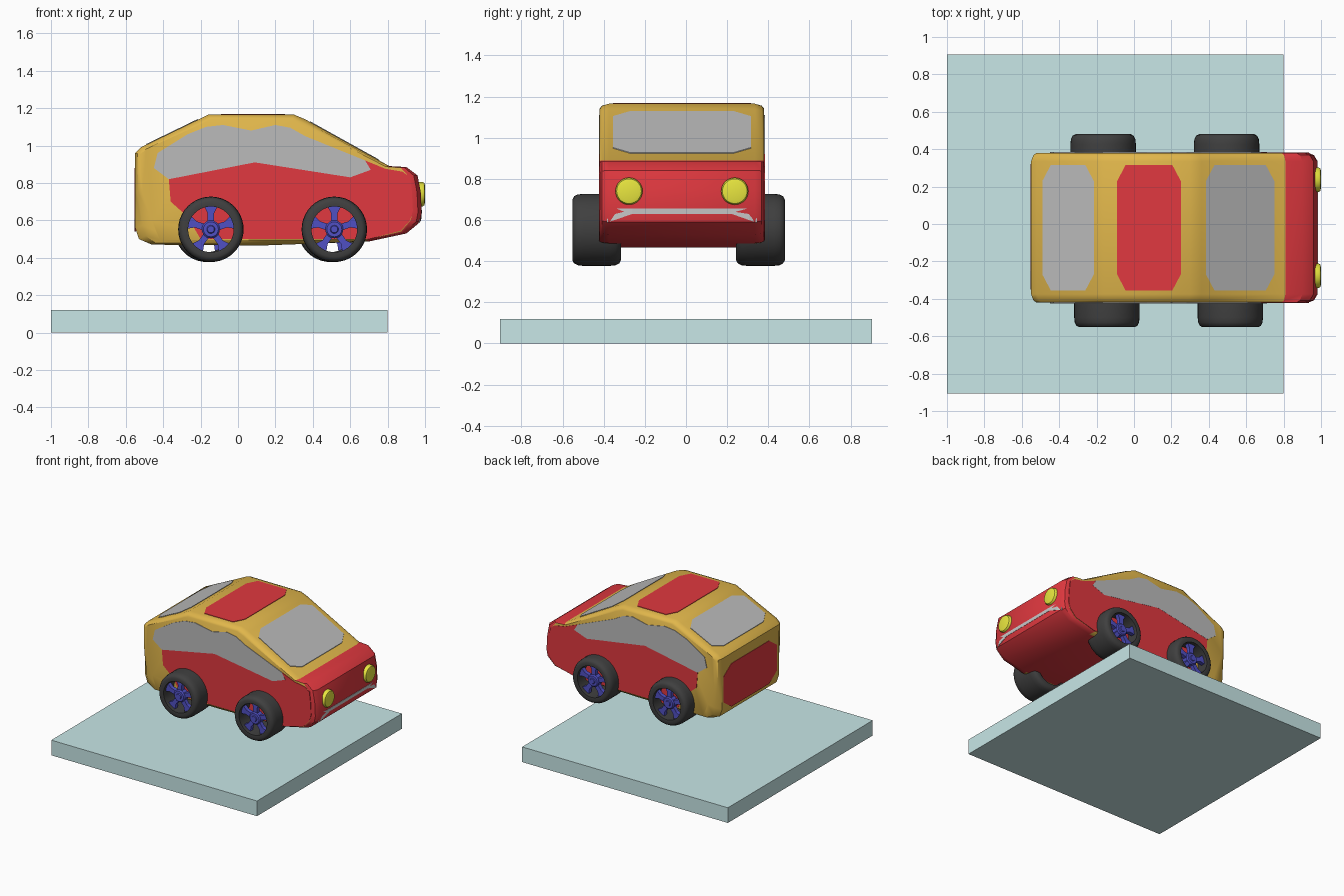
import bpy, bmesh, math
from mathutils import Vector

if "Cube" in bpy.data.objects:
    bpy.data.objects.remove(bpy.data.objects["Cube"])

YC = -0.02   # car centre line
HALF = 0.40  # half width of the body


def material(name, rgb):
    m = bpy.data.materials.new(name)
    m.diffuse_color = (*rgb, 1)
    m.use_nodes = True
    m.node_tree.nodes["Principled BSDF"].inputs["Base Color"].default_value = m.diffuse_color
    return m


ORANGE = material("orange", (0.75, 0.47, 0.07))
RED = material("red", (0.75, 0.04, 0.05))
GLASS = material("glass", (0.5, 0.5, 0.5))
CHROME = material("light_grey", (0.55, 0.55, 0.55))
BLACK = material("black", (0.05, 0.05, 0.05))
BLUE = material("blue", (0.08, 0.08, 0.55))
YELLOW = material("yellow", (0.82, 0.8, 0.05))
TEAL = material("teal", (0.58, 0.8, 0.8))


def finish(bm, name, *mats, smooth=None):
    bmesh.ops.recalc_face_normals(bm, faces=bm.faces)
    me = bpy.data.meshes.new(name)
    bm.to_mesh(me)
    bm.free()
    ob = bpy.data.objects.new(name, me)
    bpy.context.collection.objects.link(ob)
    for m in mats:
        me.materials.append(m)
    if smooth:
        bpy.ops.object.select_all(action='DESELECT')
        ob.select_set(True)
        bpy.context.view_layer.objects.active = ob
        bpy.ops.object.shade_smooth_by_angle(angle=math.radians(smooth))
    return ob


def plate(name, points, push, mat):
    """Flat outline extruded along push."""
    bm = bmesh.new()
    f = bm.faces.new([bm.verts.new(p) for p in points])
    ext = bmesh.ops.extrude_face_region(bm, geom=[f])
    vs = [v for v in ext["geom"] if isinstance(v, bmesh.types.BMVert)]
    bmesh.ops.translate(bm, verts=vs, vec=push)
    return finish(bm, name, mat)


def lathe(name, profile, centre, axis, mat, seg=40, closed=True):
    """Turn an (r, along-axis) profile about the axis 'X' or 'Y'."""
    bm = bmesh.new()
    rings = []
    for i in range(seg):
        a = 2 * math.pi * i / seg
        c, s = math.cos(a), math.sin(a)
        rings.append([bm.verts.new(Vector(centre) + (Vector((r * c, h, r * s)) if axis == 'Y'
                      else Vector((h, r * c, r * s)))) for r, h in profile])
    n = len(profile)
    for i in range(seg):
        a, b = rings[i], rings[(i + 1) % seg]
        for j in range(n if closed else n - 1):
            k = (j + 1) % n
            bm.faces.new((a[j], a[k], b[k], b[j]))
    if not closed:
        bm.faces.new([r[0] for r in rings])
        bm.faces.new([r[-1] for r in rings])
    return finish(bm, name, mat, smooth=40)


# base slab
bm = bmesh.new()
bmesh.ops.create_cube(bm, size=1)
bmesh.ops.scale(bm, verts=bm.verts, vec=(1.8, 1.81, 0.12))
bmesh.ops.translate(bm, verts=bm.verts, vec=(-0.1, 0, 0.06))
finish(bm, "base_slab", TEAL)

# body: side profile (x, z, corner rounding), lofted across y
profile = [(-0.55, 0.96, .03), (-0.52, 0.99, .03), (-0.20, 1.145, .03), (-0.16, 1.165, .03),
           (0.30, 1.165, .03), (0.36, 1.14, .03), (0.81, 0.89, .02), (0.90, 0.885, .03),
           (0.96, 0.84, .05), (0.977, 0.75, .05), (0.982, 0.64, .05), (0.973, 0.59, .05),
           (0.90, 0.53, .03), (0.70, 0.487, .02), (0.14, 0.466, .03), (-0.46, 0.47, .05),
           (-0.53, 0.50, .10), (-0.55, 0.56, .10), (-0.55, 0.75, .04)]


def ring_points(t):
    pts = []
    for x, z, d in profile:
        v = Vector((0.12 - x, 0.8 - z)).normalized() * d * t
        pts.append((x + v.x, z + v.y))
    return pts


bm = bmesh.new()
steps = [(-HALF, 1), (-0.388, .4), (-0.355, 0), (0.355, 0), (0.388, .4), (HALF, 1)]
rings = [[bm.verts.new((x, YC + y, z)) for x, z in ring_points(t)] for y, t in steps]
n = len(profile)
for r in range(5):
    for j in range(n):
        k = (j + 1) % n
        f = bm.faces.new((rings[r][j], rings[r][k], rings[r + 1][k], rings[r + 1][j]))
        floor = r == 2 and 13 <= j <= 15
        f.material_index = 1 if 6 <= j <= 12 or floor else 0
bm.faces.new(rings[0])
bm.faces.new(rings[-1])
finish(bm, "body", ORANGE, RED, smooth=35)

# side windows and side panels
window = [(-.37, .82), (-.45, .88), (-.43, .96), (-.27, 1.06), (-.17, 1.10), (-.08, 1.11),
          (.07, 1.08), (.20, 1.11), (.28, 1.095), (.36, 1.05), (.68, .92), (.71, .87),
          (.60, .83), (.09, .91)]
door = [(-.37, .82), (.09, .91), (.60, .83), (.71, .87), (.68, .92), (.79, .875), (.88, .86),
        (.92, .83), (.93, .75), (.935, .65), (.92, .60), (.87, .545), (.70, .50), (-.20, .50),
        (-.27, .62), (-.36, .70)]
for s, side in ((-1, "near"), (1, "far")):
    y = YC + s * (HALF - 0.005)
    plate("side_window_" + side, [(x, y, z) for x, z in window], (0, s * .009, 0), GLASS)
    plate("side_panel_" + side, [(x, y, z) for x, z in door], (0, s * .008, 0), RED)


def top_z(x):
    for (x0, z0, _), (x1, z1, _) in zip(profile[:6], profile[1:7]):
        if x0 <= x <= x1:
            return z0 + (z1 - z0) * (x - x0) / (x1 - x0)


def octagon(x0, x1, y0, y1, cx, cy):
    return [(x0, y0 + cy), (x0 + cx, y0), (x1 - cx, y0), (x1, y0 + cy),
            (x1, y1 - cy), (x1 - cx, y1), (x0 + cx, y1), (x0, y1 - cy)]


# rear window, roof panel, windscreen and tailgate panel
for name, x0, x1, mat in (("rear_window", -.49, -.215, GLASS), ("roof_panel", -.09, .25, RED),
                          ("windscreen", .385, .75, GLASS)):
    pts = octagon(x0, x1, -.355, .315, .045, .085)
    plate(name, [(x, y, top_z(x) - .003) for x, y in pts], (0, 0, .007), mat)
plate("tailgate_panel", [(-.546, y, z) for y, z in octagon(-.35, .32, .54, .88, .1, .07)],
      (-.007, 0, 0), RED)

# front bumper strip: crescent wrapping round the nose
bm = bmesh.new()
cols = []
for dy, x, zb, zt in ((-.365, .972, .587, .605), (-.325, .981, .60, .655), (-.24, .984, .63, .655),
                      (.24, .984, .63, .655), (.325, .981, .60, .655), (.365, .972, .587, .605)):
    cols.append([bm.verts.new((x - d, YC + dy, z)) for d, z in
                 ((0.002, zb), (0, zt), (.03, zt), (.03, zb))])
for a, b in zip(cols, cols[1:]):
    for j in range(4):
        k = (j + 1) % 4
        bm.faces.new((a[j], a[k], b[k], b[j]))
bm.faces.new(cols[0])
bm.faces.new(cols[-1])
finish(bm, "front_bumper_strip", CHROME)

# headlights
for s, side in ((-1, "near"), (1, "far")):
    lamp = [(.066, -.04), (.066, .012), (.060, .021), (.045, .025)]
    lathe("headlight_" + side, lamp, (.975, YC + s * .257, .74), 'X', YELLOW, 28, False)

# wheels: open tyre, thin rim, hub and flared spokes
half_tyre = [(.122, -.115), (.148, -.118), (.163, -.110), (.172, -.092), (.175, -.065)]
tyre = half_tyre + [(r, -h) for r, h in reversed(half_tyre)]
for s, side, dx in ((-1, "near", 0), (1, "far", -.02)):
    wy = -.434 if s < 0 else .362
    for pos, wx in (("rear", -.145), ("front", .515)):
        tag = f"_{pos}_{side}"
        c = Vector((wx + dx, wy, .552))
        lathe("tyre" + tag, tyre, c, 'Y', BLACK)
        face = c + Vector((0, s * .085, 0))
        lathe("hub" + tag, [(.048, -s * .04), (.048, s * .004), (.040, s * .012), (.022, s * .012),
                            (.018, s * .018)], face, 'Y', BLUE, 24, False)
        bm = bmesh.new()
        for i in range(5):
            a = math.pi / 2 + i * 2 * math.pi / 5
            u = Vector((math.cos(a), 0, math.sin(a)))
            w = Vector((-u.z, 0, u.x))
            outline = [(.03, -.018), (.085, -.017), (.122, -.036), (.122, .036),
                       (.085, .017), (.03, .018)]
            f = bm.faces.new([bm.verts.new(face + u * r + w * t - Vector((0, s * .03, 0)))
                              for r, t in outline])
            ext = bmesh.ops.extrude_face_region(bm, geom=[f])
            vs = [v for v in ext["geom"] if isinstance(v, bmesh.types.BMVert)]
            bmesh.ops.translate(bm, verts=vs, vec=(0, s * .032, 0))
        finish(bm, "spokes" + tag, BLUE)
